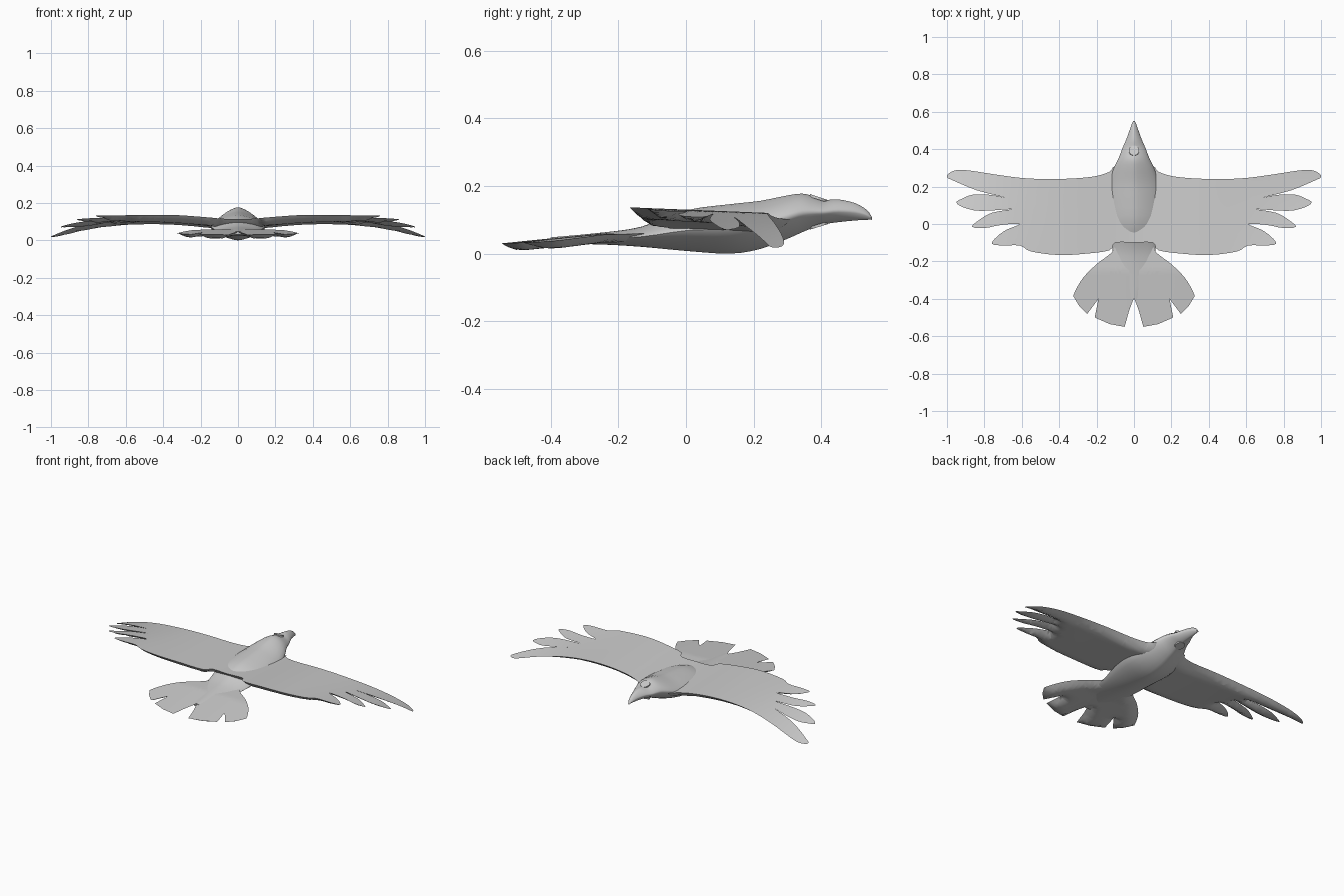
import bpy, bmesh, math
from mathutils import Vector
from mathutils.geometry import intersect_point_line

cube = bpy.data.objects.get("Cube")
if cube:
    bpy.data.objects.remove(cube, do_unlink=True)

grey = bpy.data.materials.new("light_grey")
grey.use_nodes = True
grey.diffuse_color = (0.6, 0.6, 0.6, 1)
grey.node_tree.nodes["Principled BSDF"].inputs["Base Color"].default_value = (0.6, 0.6, 0.6, 1)


def finish(bm, name, angle, mirror=False):
    bmesh.ops.recalc_face_normals(bm, faces=bm.faces[:])
    mesh = bpy.data.meshes.new(name)
    bm.to_mesh(mesh)
    bm.free()
    obj = bpy.data.objects.new(name, mesh)
    bpy.context.collection.objects.link(obj)
    mesh.materials.append(grey)
    if mirror:
        mod = obj.modifiers.new("mirror", 'MIRROR')
        mod.merge_threshold = 0.0005
    bpy.ops.object.select_all(action='DESELECT')
    obj.select_set(True)
    bpy.context.view_layer.objects.active = obj
    bpy.ops.object.shade_smooth_by_angle(angle=math.radians(angle))
    return obj


def curve_through(points, steps):
    """Open Catmull-Rom curve through 2D points."""
    pts = [Vector(p) for p in points]
    out = []
    for i in range(len(pts) - 1):
        a, b = pts[max(i - 1, 0)], pts[i]
        c, d = pts[i + 1], pts[min(i + 2, len(pts) - 1)]
        for s in range(steps):
            t = s / steps
            out.append(0.5 * (2 * b + (c - a) * t + (2 * a - 5 * b + 4 * c - d) * t * t
                              + (3 * b - a - 3 * c + d) * t ** 3))
    return out + [pts[-1]]


def feathered_sheet(name, outline, top, thickness, edge, cell):
    """Half outline turned into a curved, thin-edged surface, mirrored over x."""
    bm = bmesh.new()
    bm.faces.new([bm.verts.new((p.x, p.y, 0)) for p in outline])
    bmesh.ops.triangulate(bm, faces=bm.faces[:])
    for axis in (Vector((1, 0, 0)), Vector((0, 1, 0))):
        for i in range(-40, 60):
            bmesh.ops.bisect_plane(bm, geom=bm.verts[:] + bm.edges[:] + bm.faces[:],
                                   dist=0.0005, plane_co=axis * cell * i, plane_no=axis)
    bmesh.ops.remove_doubles(bm, verts=bm.verts[:], dist=0.0008)
    # the seam on x = 0 is not an outer edge
    rim = [(a, b) for a, b in zip(outline, outline[1:]) if max(a.x, b.x) > 0.001]

    def rim_distance(p):
        best = 9
        for a, b in rim:
            q, t = intersect_point_line(p, a, b)
            q = a if t < 0 else b if t > 1 else q
            best = min(best, (Vector(q[:2]) - p).length)
        return best

    upper = bm.verts[:]
    copy = bmesh.ops.duplicate(bm, geom=upper + bm.edges[:] + bm.faces[:])["geom"]
    lower = [g for g in copy if isinstance(g, bmesh.types.BMVert)]
    for v in upper:
        v.co.z = top(v.co.x, v.co.y)
    for v in lower:
        d = min(1, rim_distance(v.co.xy) / edge)
        v.co.z = top(v.co.x, v.co.y) - thickness(v.co.x) * math.sin(d * math.pi / 2)
    bmesh.ops.remove_doubles(bm, verts=bm.verts[:], dist=0.0004)
    return finish(bm, name, 50, True)


# Body, head and beak: (y, half width, bottom, top)
stations = [(0.55, 0.004, 0.1, 0.106), (0.535, 0.012, 0.1, 0.128), (0.5, 0.024, 0.098, 0.149),
            (0.45, 0.042, 0.093, 0.16), (0.41, 0.06, 0.087, 0.159), (0.38, 0.071, 0.078, 0.168),
            (0.345, 0.085, 0.064, 0.177), (0.3, 0.107, 0.044, 0.172), (0.22, 0.135, 0.014, 0.156),
            (0.13, 0.15, 0, 0.146), (0, 0.14, 0.008, 0.128), (-0.13, 0.115, 0.02, 0.08),
            (-0.25, 0.1, 0.027, 0.062), (-0.4, 0.03, 0.03, 0.048)]
bm = bmesh.new()
rings = []
SIDES = 24


def bulge(t):
    return math.copysign(abs(t) ** 1.4, t)


for y, w, lo, hi in curve_through([Vector(s) for s in stations], 3):
    mid, half = (lo + hi) / 2, (hi - lo) / 2
    angles = [2 * math.pi * i / SIDES for i in range(SIDES)]
    rings.append([bm.verts.new((w * bulge(math.cos(a)), y, mid + half * bulge(math.sin(a))))
                  for a in angles])
for r, s in zip(rings, rings[1:]):
    for i in range(SIDES):
        j = (i + 1) % SIDES
        bm.faces.new((r[i], r[j], s[j], s[i]))
bm.faces.new(rings[0])
bm.faces.new(rings[-1])
finish(bm, "body", 60)

# Wings with four separate tip feathers
wing_outline = curve_through([
    (0, 0.3), (0.1, 0.31), (0.13, 0.28), (0.2, 0.257), (0.3, 0.245), (0.45, 0.24), (0.6, 0.246),
    (0.75, 0.266), (0.88, 0.286), (0.95, 0.288), (0.99, 0.27), (1, 0.25), (0.97, 0.234),
    (0.84, 0.18), (0.69, 0.142), (0.77, 0.156), (0.86, 0.157), (0.92, 0.135), (0.95, 0.115),
    (0.91, 0.088), (0.82, 0.07), (0.65, 0.08), (0.76, 0.06), (0.83, 0.02), (0.865, -0.015),
    (0.8, -0.022), (0.71, -0.005), (0.61, 0), (0.68, -0.03), (0.73, -0.065), (0.76, -0.105),
    (0.7, -0.115), (0.61, -0.115), (0.55, -0.147), (0.4, -0.166), (0.25, -0.158),
    (0.13, -0.14), (0.1, -0.1), (0, -0.1)], 3)


def wing_top(x, y):
    rise = 0.1 + 0.02 * math.sin(min(1, x / 0.4) * math.pi / 2) ** 2
    out = max(0, x - 0.4)
    tilt = 0.04 + 0.16 * min(1.2, out / 0.47) ** 2
    return rise - 0.1 * (out / 0.6) ** 2 + tilt * (0.25 - y)


feathered_sheet("wings", wing_outline, wing_top,
                lambda x: 0.042 - 0.03 * min(1, x) ** 2, 0.06, 0.025)

# Fanned tail with square-cut feathers
side = curve_through([(0.1, -0.1), (0.11, -0.14), (0.14, -0.17), (0.2, -0.215), (0.27, -0.285),
                      (0.31, -0.35), (0.325, -0.385)], 3)
ends = [Vector(p) for p in ((0.295, -0.435), (0.25, -0.48), (0.19, -0.4), (0.21, -0.5),
                            (0.13, -0.535), (0.05, -0.55), (0.025, -0.46), (0, -0.395))]
feathered_sheet("tail", [Vector((0, -0.1))] + side + ends,
                lambda x, y: 0.03 + 0.03 * min(1, (y + 0.55) / 0.3) - 0.08 * x * x,
                lambda x: 0.026, 0.06, 0.025)

# Round marks on the crown and throat
for name, z, tilt in (("crown_mark", 0.163, -0.32), ("throat_mark", 0.083, -0.3)):
    bpy.ops.mesh.primitive_cylinder_add(vertices=16, radius=0.028, depth=0.008,
                                        location=(0, 0.392, z), rotation=(tilt, 0, 0))
    mark = bpy.context.object
    mark.name = name
    if name == "throat_mark":
        mark.rotation_euler.x = -tilt
    mark.data.materials.append(grey)
